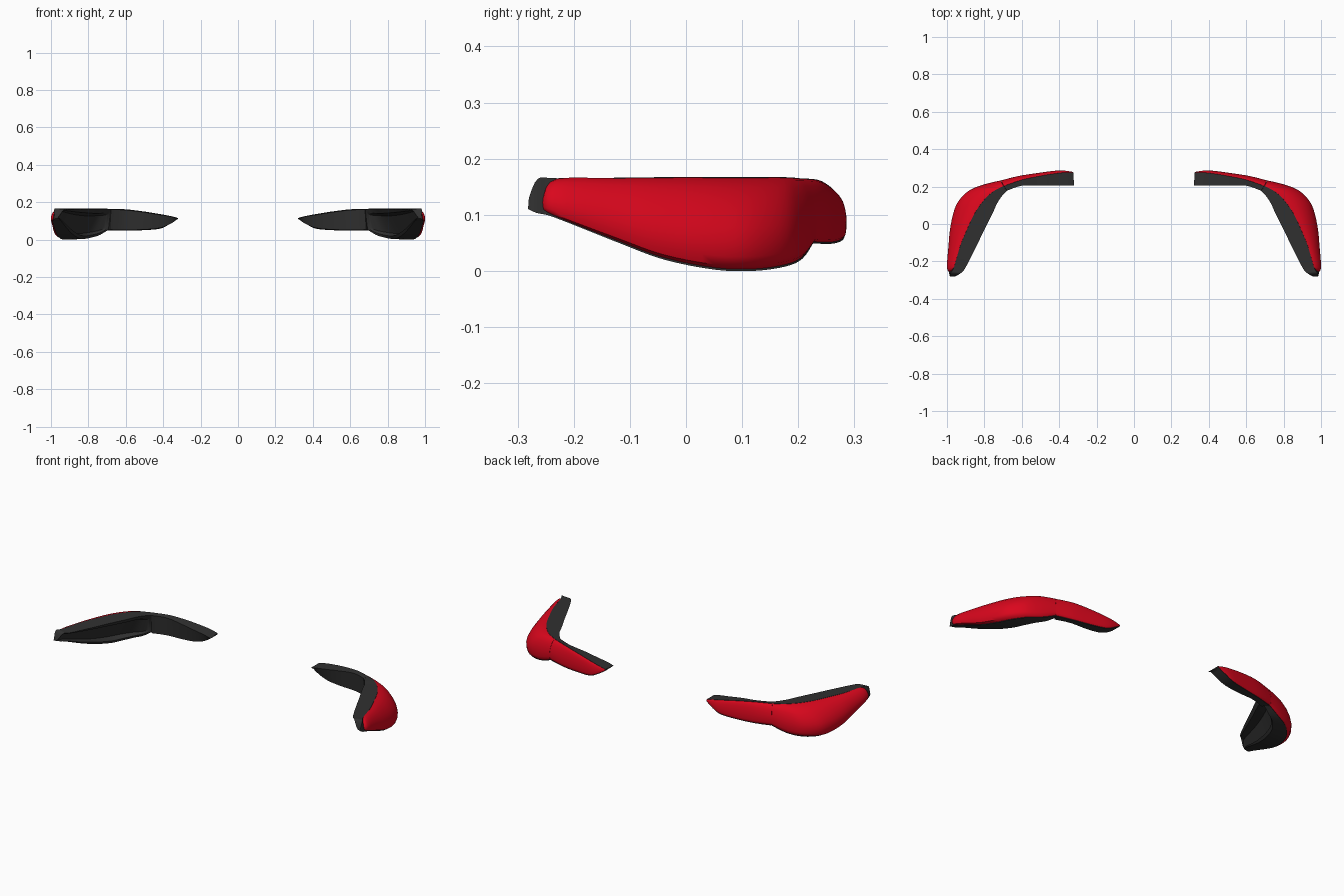
import bpy, bmesh, math
from mathutils import Vector

if "Cube" in bpy.data.objects:
    bpy.data.objects.remove(bpy.data.objects["Cube"])


def material(name, rgb):
    m = bpy.data.materials.new(name)
    m.diffuse_color = (*rgb, 1)
    m.use_nodes = True
    m.node_tree.nodes["Principled BSDF"].inputs["Base Color"].default_value = m.diffuse_color
    return m


RED = material("red_lens", (0.7, 0.002, 0.012))
DARK = material("dark_plastic", (0.03, 0.03, 0.03))


def refine(rows, steps=4):
    """Catmull-Rom smoothing of the station rows."""
    out = []
    for i in range(len(rows) - 1):
        p = [rows[max(0, min(len(rows) - 1, i + k))] for k in (-1, 0, 1, 2)]
        for s in range(steps):
            t = s / steps
            out.append([0.5 * (2 * b + (c - a) * t + (2*a - 5*b + 4*c - d) * t * t
                               + (3*b - a - 3*c + d) * t ** 3) for a, b, c, d in zip(*p)])
    return out + [list(rows[-1])]


def loft(name, rings, mat, angle):
    """Skin closed rings, cap the ends and mirror to the other side."""
    bm = bmesh.new()
    vs = [[bm.verts.new(p) for p in r] for r in rings]
    n = len(rings[0])
    for a, b in zip(vs, vs[1:]):
        for j in range(n):
            k = (j + 1) % n
            bm.faces.new((a[j], a[k], b[k], b[j]))
    bm.faces.new(vs[0])
    bm.faces.new(vs[-1])
    bmesh.ops.recalc_face_normals(bm, faces=bm.faces)
    me = bpy.data.meshes.new(name)
    bm.to_mesh(me)
    bm.free()
    ob = bpy.data.objects.new(name, me)
    bpy.context.collection.objects.link(ob)
    me.materials.append(mat)
    bpy.ops.object.select_all(action='DESELECT')
    ob.select_set(True)
    bpy.context.view_layer.objects.active = ob
    bpy.ops.object.shade_smooth_by_angle(angle=math.radians(angle))
    ob.modifiers.new("mirror", 'MIRROR').use_clip = False


# lens section: (outward share, height share), leaning out towards the bottom
SECTION = [(0, 1), (.22, .97), (.45, .89), (.66, .77), (.83, .62), (.95, .46),
           (1, .3), (.98, .14), (.92, .04), (.75, 0)]


def lens(name, rows):
    rings = []
    for ox, oy, ex, ey, ix, iy, zb, zt in refine(rows):
        o, e = Vector((ox, oy, 0)), Vector((ex, ey, 0))
        lo, hi = zb + .003, zt - .001
        rings.append([e.lerp(o, w) + Vector((0, 0, lo + h * (hi - lo))) for w, h in SECTION])
    loft(name, rings, RED, 50)


def housing(name, rows, recess, lean):
    rings = []
    rows = refine(rows)
    for i, (ox, oy, ex, ey, ix, iy, zb, zt) in enumerate(rows):
        o, e, n = Vector((ox, oy, 0)), Vector((ex, ey, 0)), Vector((ix, iy, 0))
        u = math.sin(math.pi * i / (len(rows) - 1)) ** 0.6 if 0 < i < len(rows) - 1 else 0
        eb, nb = e.lerp(o, .78), n.lerp(o, lean)
        deep, deep_b = n.lerp(e, recess * u), nb.lerp(eb, recess * u)
        h = zt - zb
        ring = [(e, zt), (n, zt - .004)]
        if recess:      # hollow in the back face
            ring += [(n.lerp(nb, .16), zt - .16 * h), (deep.lerp(deep_b, .24), zt - .24 * h),
                     (deep.lerp(deep_b, .8), zb + .2 * h), (n.lerp(nb, .88), zb + .12 * h)]
        ring += [(nb, zb + .004), (eb, zb)]
        rings.append([p + Vector((0, 0, z)) for p, z in ring])
    loft(name, rings, DARK, 30)


# stations: outer x,y / lens edge x,y / inner x,y / bottom z / top z
side = [
    (1.0, -.235, .962, -.23, .905, -.24, .095, .165),
    (.992, -.12, .93, -.12, .848, -.13, .05, .166),
    (.985, -.04, .895, -.035, .80, -.03, .02, .167),
    (.968, .05, .85, .06, .757, .055, .002, .167),
    (.94, .12, .80, .13, .732, .11, 0, .167),
    (.88, .18, .755, .172, .708, .147, .008, .167),
    (.80, .212, .717, .193, .69, .167, .022, .166),
    (.712, .233, .697, .203, .68, .178, .049, .165)]
rear = [
    (.711, .233, .696, .203, .679, .178, .049, .165),
    (.62, .256, .60, .236, .60, .205, .048, .162),
    (.52, .272, .50, .257, .50, .205, .05, .15),
    (.42, .285, .42, .270, .42, .205, .058, .137),
    (.37, .285, .37, .275, .36, .205, .08, .128),
    (.325, .278, .325, .275, .32, .205, .108, .117)]
lens_tip = [(.98, -.258, .972, -.25, .93, -.25, .108, .14)]
housing_tip = [(.985, -.282, .982, -.28, .955, -.28, .11, .13),
               (.99, -.266, .982, -.264, .93, -.265, .103, .164)]

# fender lamp
lens("side_lamp_lens", lens_tip + side)
housing("side_lamp_housing", housing_tip + side, .45, .42)
# tailgate lamp
lens("rear_lamp_lens", rear)
housing("rear_lamp_housing", rear, 0, .2)
